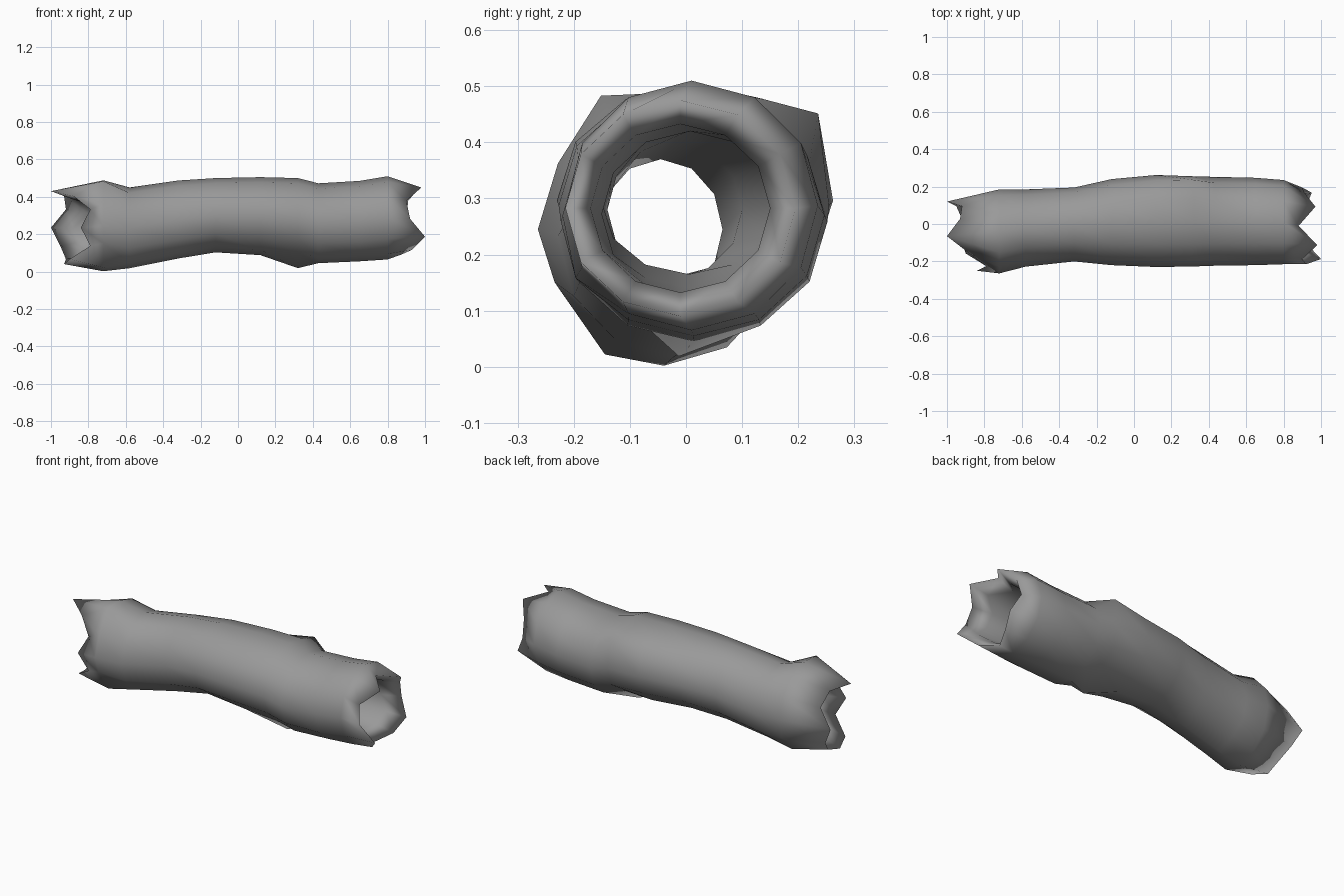
import bpy, bmesh
from math import sin, cos, pi, radians

if "Cube" in bpy.data.objects:
    bpy.data.objects.remove(bpy.data.objects["Cube"])

N = 12  # sides; angle 0 points to +y, 90 degrees points up

# outer stations: x, top z, bottom z, +y, -y
stations = [(-.72, .488, .002, .185, -.264), (-.58, .45, .018, .185, -.228),
            (-.32, .487, .07, .195, -.20), (-.12, .50, .103, .24, -.22),
            (.12, .505, .088, .262, -.23), (.32, .50, .075, .255, -.227),
            (.43, .472, .045, .252, -.223), (.65, .485, .055, .247, -.22),
            (.80, .51, .065, .235, -.215)]

# uneven knots: (station, side) -> (outward scale, turn in degrees)
bumps = {(0, 4): (1.1, -3), (0, 5): (.97, 0), (0, 8): (1.03, 3), (0, 7): (.95, -6),
         (1, 5): (.96, 0), (1, 10): (.92, 0), (3, 8): (.96, 0),
         (4, 1): (1.05, 3), (5, 1): (1.2, 10), (5, 2): (1.03, 0),
         (5, 9): (1.27, -5), (5, 10): (.93, 0), (2, 10): (.95, 0),
         (2, 7): (1.04, 0), (7, 7): (1.04, 0)}

# hollow: x, top z, bottom z, +y, -y (narrows towards the left)
hollow = [(.62, .42, .125, .165, -.15), (.3, .42, .14, .175, -.155),
          (0, .42, .165, .16, -.15), (-.3, .40, .16, .10, -.14),
          (-.6, .37, .12, .065, -.155)]

# splintered rims: x of each side
left_x = [-1, -.92, -.93, -1, -.88, -.79, -.84, -.79, -.90, -.93, -.92, -.95]
right_x = [.90, .91, .97, .88, .98, .90, .92, 1.0, .93, .87, .92, .95]
left_rim = (0, .43, .04, .12, -.25)
right_rim = (0, .475, .09, .195, -.215)


def section(s, xs=None, scale=1.0, idx=None):
    """Points around an uneven oval cross-section."""
    x, top, bot, yp, ym = s
    cy, cz = (yp + ym) / 2, (top + bot) / 2
    pts = []
    for k in range(N):
        f, turn = bumps.get((idx, k), (1.0, 0))
        a = 2 * pi * k / N + radians(turn)
        f *= scale
        pts.append((xs[k] if xs else x,
                    cy + (yp - ym) / 2 * f * cos(a),
                    cz + (top - bot) / 2 * f * sin(a)))
    return pts


# closed loop of rings: left rim, bark, right rim, then back through the hollow
rings = [section(left_rim, left_x)]
rings += [section(s, idx=i) for i, s in enumerate(stations)]
rings.append(section(right_rim, right_x))
rings.append(section(right_rim, [x - .10 for x in right_x], .78))
rings += [section(s) for s in hollow]
rings.append(section(left_rim, [x + .12 for x in left_x], .77))

bm = bmesh.new()
vs = [[bm.verts.new(p) for p in r] for r in rings]
for i, a in enumerate(vs):
    b = vs[(i + 1) % len(vs)]
    for k in range(N):
        j = (k + 1) % N
        bm.faces.new((a[k], a[j], b[j], b[k]))
bmesh.ops.recalc_face_normals(bm, faces=bm.faces)
for f in bm.faces:
    f.smooth = True

mesh = bpy.data.meshes.new("hollow_log")
bm.to_mesh(mesh)
bm.free()
log = bpy.data.objects.new("hollow_log", mesh)
bpy.context.collection.objects.link(log)

# dark grey bark
bark = bpy.data.materials.new("bark")
bark.diffuse_color = (.32, .32, .32, 1)
bark.use_nodes = True
bark.node_tree.nodes["Principled BSDF"].inputs["Base Color"].default_value = bark.diffuse_color
mesh.materials.append(bark)
